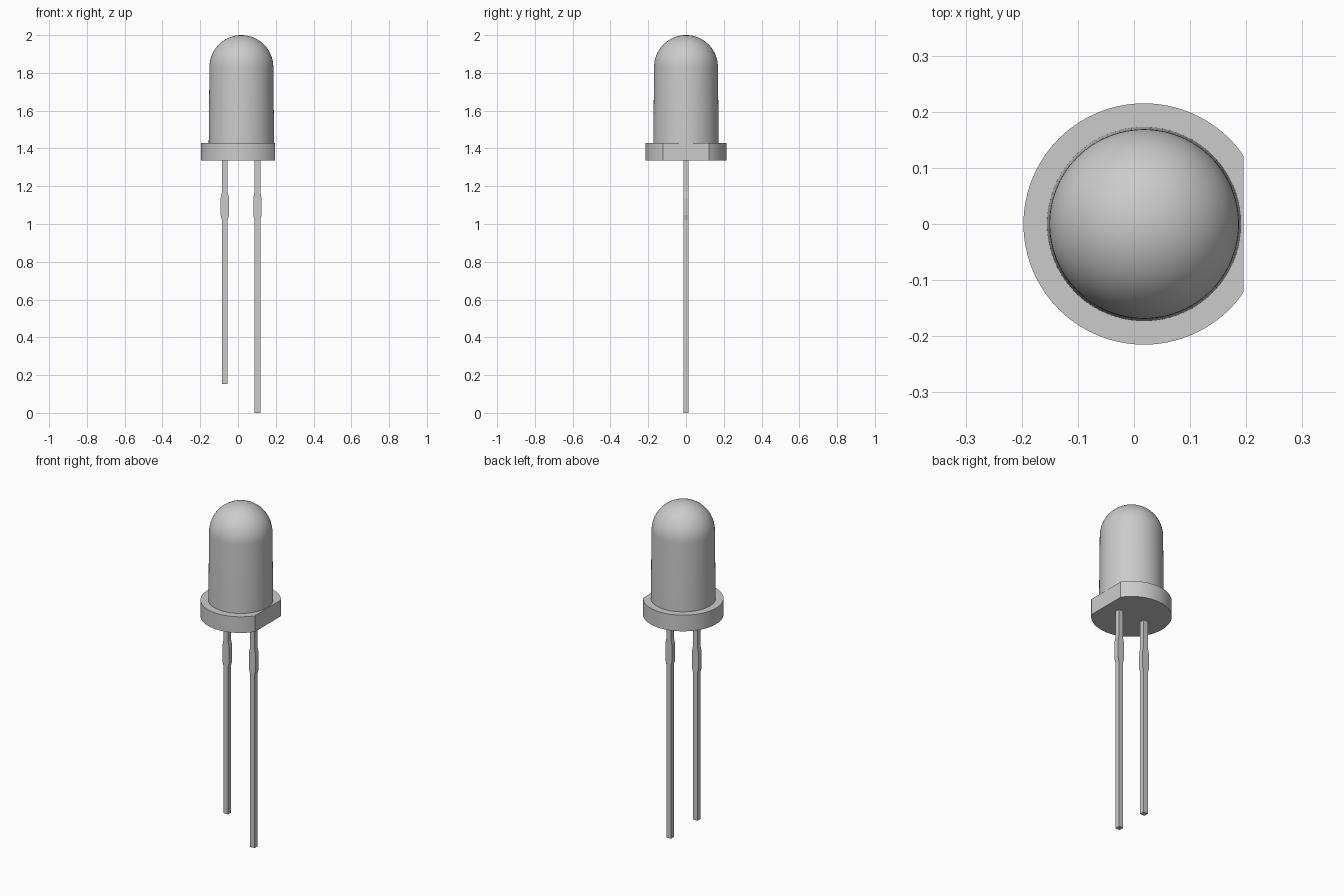
import bpy, bmesh, math
from mathutils import Matrix, Vector

cube = bpy.data.objects.get("Cube")
if cube:
    bpy.data.objects.remove(cube, do_unlink=True)

AXIS_X = 0.018       # centre of the round parts
FLANGE_Z = 1.335     # underside of the flange
FLANGE_TOP = 1.43

grey = bpy.data.materials.new("plain_grey")
grey.use_nodes = True
colour = (0.6, 0.6, 0.6, 1)
grey.diffuse_color = colour
grey.node_tree.nodes["Principled BSDF"].inputs["Base Color"].default_value = colour


def finish(name, bm, smooth=True):
    """Turn a bmesh into a named, coloured object."""
    bmesh.ops.recalc_face_normals(bm, faces=bm.faces)
    mesh = bpy.data.meshes.new(name)
    bm.to_mesh(mesh)
    bm.free()
    mesh.materials.append(grey)
    obj = bpy.data.objects.new(name, mesh)
    bpy.context.collection.objects.link(obj)
    if smooth:
        bpy.ops.object.select_all(action='DESELECT')
        obj.select_set(True)
        bpy.context.view_layer.objects.active = obj
        bpy.ops.object.shade_smooth_by_angle(angle=math.radians(30))
    return obj


# Domed lens: a slightly tapered wall and a hemisphere, turned about the axis
radius, dome_z = 0.169, 1.831
profile = [(0.173, FLANGE_TOP)]
for i in range(17):
    a = math.pi / 2 * i / 16
    profile.append((radius * math.cos(a), dome_z + radius * math.sin(a)))
bm = bmesh.new()
verts = [bm.verts.new((AXIS_X + r, 0, z)) for r, z in profile]
edges = [bm.edges.new(pair) for pair in zip(verts, verts[1:])]
bmesh.ops.spin(bm, geom=verts + edges, cent=(AXIS_X, 0, 0), axis=(0, 0, 1),
               angle=math.tau, steps=96)
bmesh.ops.remove_doubles(bm, verts=bm.verts, dist=0.0001)
finish("lens", bm)

# Flange: a disc with one side cut flat
bm = bmesh.new()
middle = Matrix.Translation((AXIS_X, 0, (FLANGE_Z + FLANGE_TOP) / 2))
bmesh.ops.create_cone(bm, cap_ends=True, segments=96, radius1=0.215, radius2=0.215,
                      depth=FLANGE_TOP - FLANGE_Z, matrix=middle)
cut = bmesh.ops.bisect_plane(bm, geom=bm.verts[:] + bm.edges[:] + bm.faces[:],
                             plane_co=(0.195, 0, 0), plane_no=(1, 0, 0), clear_outer=True)
bmesh.ops.edgeloop_fill(bm, edges=[e for e in cut["geom_cut"]
                                   if isinstance(e, bmesh.types.BMEdge)])
finish("flange", bm)


# Leads: flat outline with a wider stop near the top, extruded to a square wire
def lead(name, x, bottom):
    thin, wide, depth = 0.015, 0.022, 0.029
    side = [(thin, bottom), (thin, 1.02), (wide, 1.047), (wide, 1.138),
            (thin, 1.17), (thin, FLANGE_Z + 0.01)]
    outline = side + [(-w, z) for w, z in reversed(side)]
    bm = bmesh.new()
    face = bm.faces.new([bm.verts.new((x + w, -depth / 2, z)) for w, z in outline])
    ext = bmesh.ops.extrude_face_region(bm, geom=[face], use_keep_orig=True)
    moved = [v for v in ext["geom"] if isinstance(v, bmesh.types.BMVert)]
    bmesh.ops.translate(bm, verts=moved, vec=Vector((0, depth, 0)))
    finish(name, bm, smooth=False)


lead("long_lead", 0.103, 0.0)
lead("short_lead", -0.07, 0.152)
